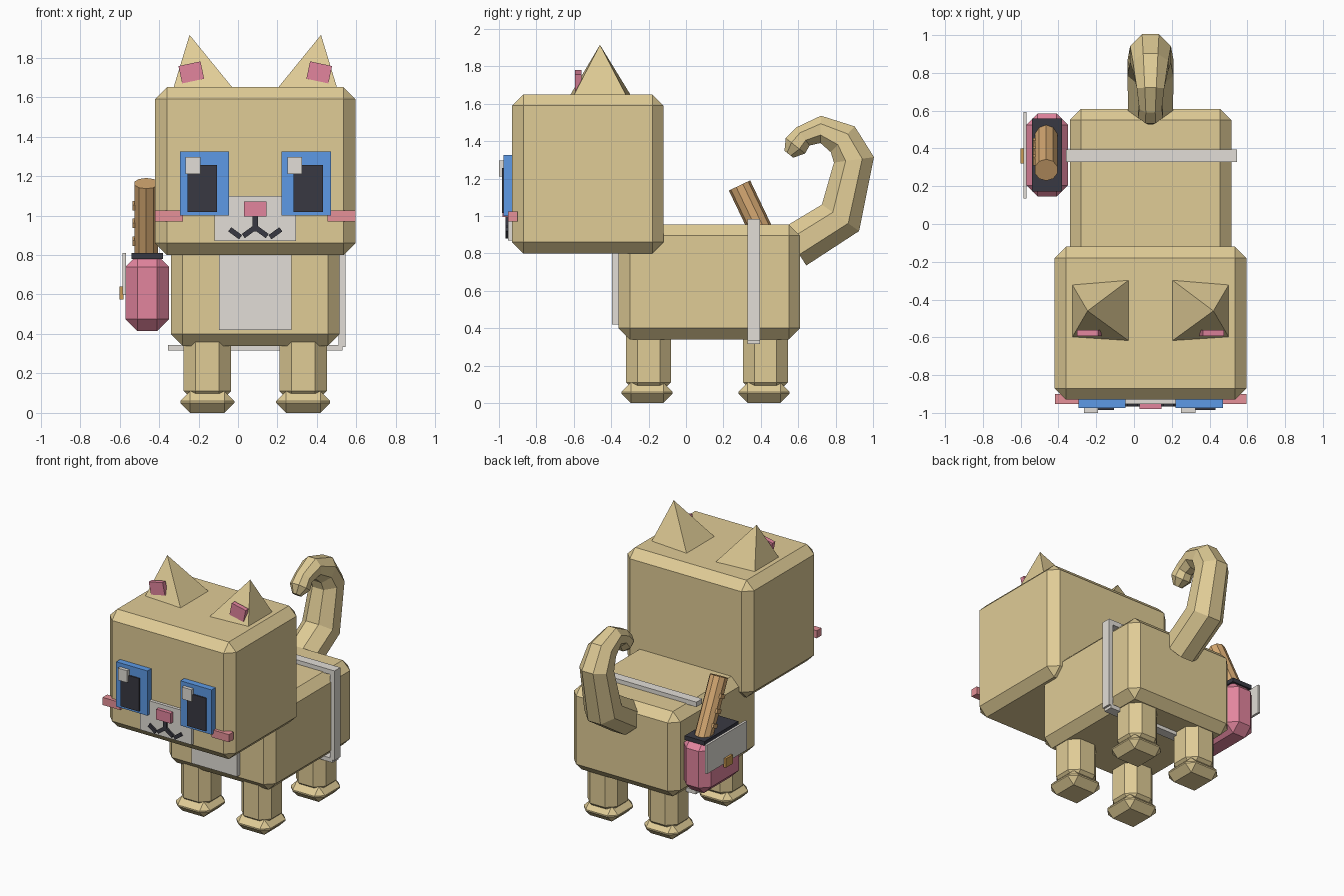
import bpy, bmesh, math
from mathutils import Vector, Matrix

if "Cube" in bpy.data.objects:
    bpy.data.objects.remove(bpy.data.objects["Cube"])

CX = 0.0875  # the animal's own mirror plane (the bag hangs on the -x side)


def srgb(r, g, b):
    f = lambda c: c / 12.92 if c <= 0.04045 else ((c + 0.055) / 1.055) ** 2.4
    return [f(v / 255) for v in (r, g, b)] + [1]


def material(name, rgb):
    m = bpy.data.materials.new(name)
    m.diffuse_color = srgb(*rgb)
    m.use_nodes = True
    m.node_tree.nodes["Principled BSDF"].inputs["Base Color"].default_value = m.diffuse_color
    return m


CREAM = material("cream fur", (224, 204, 150))
WHITE = material("pale grey", (226, 222, 215))
BLUE = material("blue", (93, 154, 230))
BLACK = material("black", (57, 57, 66))
PINK = material("pink", (226, 133, 158))
BLUSH = material("blush", (230, 145, 152))
CRUST = material("crust brown", (215, 170, 115))
BRASS = material("brass", (210, 160, 85))


def finish(name, bm, mat):
    bmesh.ops.recalc_face_normals(bm, faces=bm.faces)
    me = bpy.data.meshes.new(name)
    bm.to_mesh(me)
    bm.free()
    me.materials.append(mat)
    ob = bpy.data.objects.new(name, me)
    bpy.context.collection.objects.link(ob)
    return ob


def box(name, x, y, z, mat, bevel=0, turn=0):
    """Chamfered box from (min, max) ranges, turned about y through its centre."""
    bm = bmesh.new()
    bmesh.ops.create_cube(bm, size=1)
    bmesh.ops.scale(bm, vec=(x[1] - x[0], y[1] - y[0], z[1] - z[0]), verts=bm.verts)
    if bevel:
        bmesh.ops.bevel(bm, geom=bm.edges[:], offset=bevel, segments=1, affect='EDGES')
    bmesh.ops.transform(bm, matrix=Matrix.Rotation(turn, 4, 'Y'), verts=bm.verts)
    bmesh.ops.translate(bm, vec=[(a[0] + a[1]) / 2 for a in (x, y, z)], verts=bm.verts)
    return finish(name, bm, mat)


def span(s, a, b):
    """x range between distances a and b from the mirror plane, on side s."""
    return sorted((CX + s * a, CX + s * b))


# body and head
box("body", (-0.34, 0.515), (-0.36, 0.61), (0.34, 0.955), CREAM, 0.06)
box("head", (-0.42, 0.595), (-0.93, -0.12), (0.80, 1.65), CREAM, 0.06)
box("chest_patch", (-0.095, 0.27), (-0.395, -0.34), (0.42, 0.85), WHITE)

# legs and paws
for s, side in ((-1, "left"), (1, "right")):
    for yc, end in ((-0.20, "front"), (0.425, "back")):
        xc = CX + s * 0.2425
        box(f"{end}_leg_{side}", (xc - 0.12, xc + 0.12), (yc - 0.12, yc + 0.12),
            (0.05, 0.42), CREAM, 0.06)
        yp = yc - 0.008
        box(f"{end}_paw_{side}", (xc - 0.137, xc + 0.137), (yp - 0.137, yp + 0.137),
            (0, 0.11), CREAM, 0.05)

# ears, eyes and cheeks
for s, side in ((-1, "left"), (1, "right")):
    bm = bmesh.new()
    base = [bm.verts.new((CX + s * dx, y, 1.645)) for dx, y in
            ((0.415, -0.60), (0.415, -0.32), (0.113, -0.295), (0.113, -0.62))]
    tip = bm.verts.new((CX + s * 0.333, -0.46, 1.915))
    bm.faces.new(base)
    for i in range(4):
        bm.faces.new((base[i], base[(i + 1) % 4], tip))
    finish(f"ear_{side}", bm, CREAM)
    box(f"inner_ear_{side}", span(s, 0.267, 0.381), (-0.593, -0.56), (1.68, 1.77),
        PINK, turn=s * math.radians(12))
    ex = span(s, 0.1325, 0.3825)
    box(f"iris_{side}", ex, (-0.975, -0.92), (1.0, 1.325), BLUE)
    box(f"pupil_{side}", span(s, 0.193, 0.343), (-0.984, -0.97), (1.017, 1.257), BLACK)
    box(f"eye_shine_{side}", (ex[0] + 0.03, ex[0] + 0.105), (-1.0, -0.97),
        (1.21, 1.297), WHITE)
    box(f"cheek_{side}", span(s, 0.367, 0.507), (-0.953, -0.90), (0.97, 1.025), BLUSH)
    # curled mouth strokes
    for a, z, t, n in ((0.033, 0.916, 36, "inner"), (0.102, 0.910, -36, "outer")):
        box(f"mouth_{n}_{side}", span(s, a - 0.034, a + 0.034), (-0.965, -0.945),
            (z - 0.013, z + 0.013), BLACK, turn=s * math.radians(t))

# muzzle
box("muzzle", (-0.12, 0.295), (-0.952, -0.92), (0.87, 1.10), WHITE)
box("nose", (0.03, 0.145), (-0.98, -0.94), (0.995, 1.07), PINK)
box("mouth_stem", (CX - 0.013, CX + 0.013), (-0.965, -0.945), (0.92, 1.0), BLACK)

# tail: octagonal tapering sweep, (y, z, radius)
path = [(0.58, 0.835, 0.118), (0.826, 0.99, 0.122), (0.898, 1.30, 0.108),
        (0.838, 1.41, 0.094), (0.72, 1.463, 0.073), (0.625, 1.425, 0.06),
        (0.585, 1.375, 0.066), (0.55, 1.33, 0.03)]
pts = [Vector((CX, y, z)) for y, z, r in path]
bm = bmesh.new()
rings = []
for i, p in enumerate(pts):
    d = Vector((0, 0, 0))
    if i > 0:
        d += (p - pts[i - 1]).normalized()
    if i < len(pts) - 1:
        d += (pts[i + 1] - p).normalized()
    side = Vector((1, 0, 0))
    up = side.cross(d.normalized())
    r = path[i][2] / math.cos(math.pi / 8)
    rings.append([bm.verts.new(p + r * (side * math.cos(a) + up * math.sin(a)))
                  for a in ((k + 0.5) * math.pi / 4 for k in range(8))])
for a, b in zip(rings, rings[1:]):
    for k in range(8):
        bm.faces.new((a[k], a[(k + 1) % 8], b[(k + 1) % 8], b[k]))
bm.faces.new(rings[0])
bm.faces.new(rings[-1])
finish("tail", bm, CREAM)

# strap around the body
sy = (0.328, 0.395)
box("strap_top", (-0.36, 0.53), sy, (0.95, 0.985), WHITE)
box("strap_side", (0.51, 0.545), sy, (0.335, 0.985), WHITE)
box("strap_bottom", (-0.355, 0.53), sy, (0.315, 0.345), WHITE)

# side bag with flap and clasp
box("bag", (-0.57, -0.35), (0.145, 0.585), (0.415, 0.80), PINK, 0.06)
box("bag_opening", (-0.54, -0.38), (0.172, 0.558), (0.78, 0.81), BLACK)
box("bag_flap", (-0.585, -0.568), (0.135, 0.593), (0.60, 0.81), WHITE)
box("bag_clasp", (-0.60, -0.58), (0.32, 0.40), (0.575, 0.64), BRASS)

# bread stick leaning out of the bag, with small scores on its outer side
lean = Matrix.Translation((-0.465, 0.286, 1.163)) @ Matrix.Rotation(math.radians(25.5), 4, 'X')
bm = bmesh.new()
bmesh.ops.create_cone(bm, cap_ends=True, segments=10, radius1=0.063, radius2=0.063, depth=0.5)
bmesh.ops.translate(bm, vec=(0, 0, -0.25), verts=bm.verts)
bmesh.ops.transform(bm, matrix=lean, verts=bm.verts)
finish("bread_stick", bm, CRUST)
for i in range(3):
    ob = box(f"bread_score_{i + 1}", (-0.07, -0.055), (-0.025, 0.025),
             (-0.14 - 0.1 * i, -0.11 - 0.1 * i), CRUST)
    ob.data.transform(lean)
